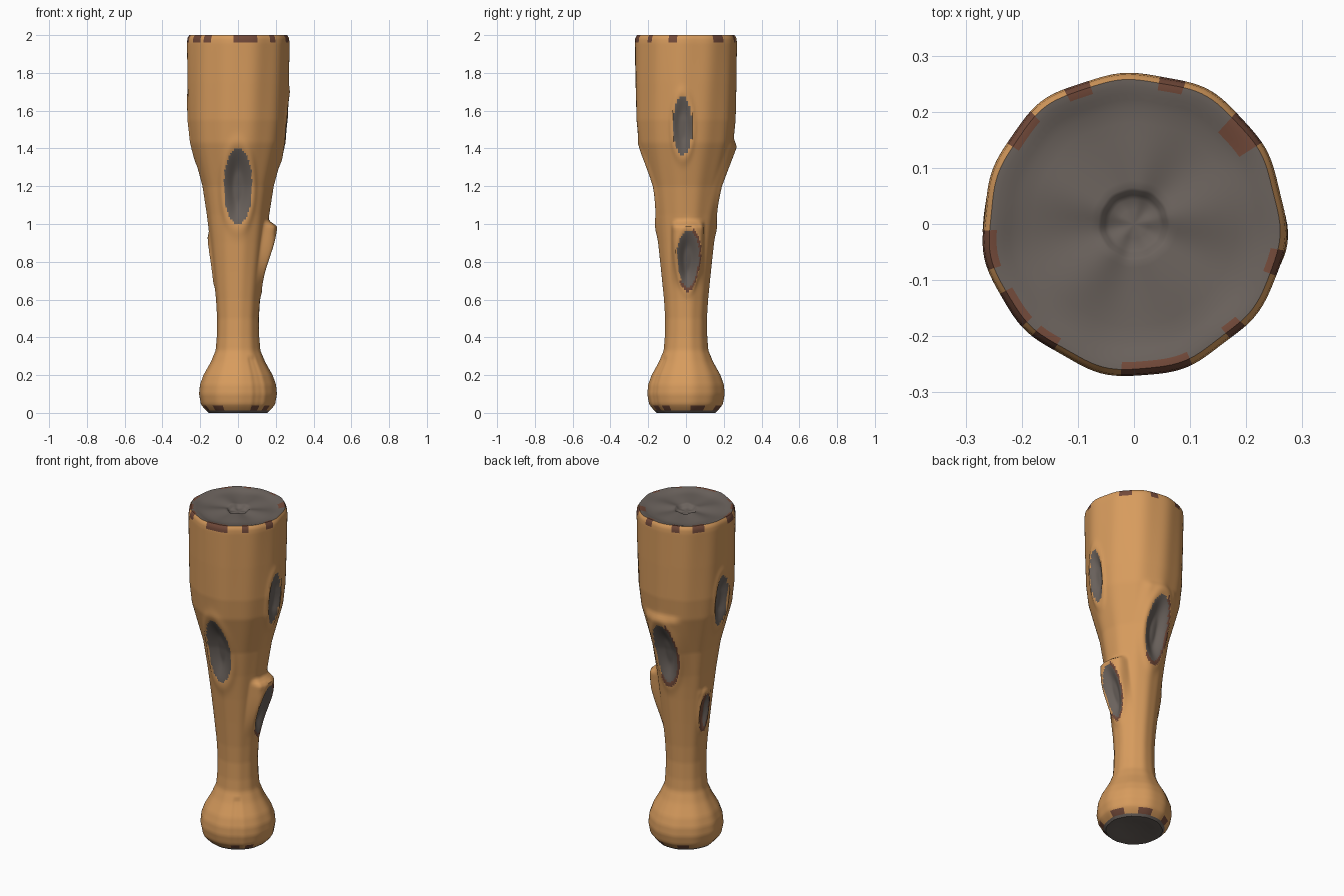
import bpy, bmesh, math

if "Cube" in bpy.data.objects:
    bpy.data.objects.remove(bpy.data.objects["Cube"])

SEG = 144
# shaft outline: (height, radius)
PROFILE = [(0.0, 0.155), (0.02, 0.175), (0.045, 0.195), (0.10, 0.205), (0.15, 0.20),
           (0.20, 0.182), (0.27, 0.143), (0.33, 0.118), (0.40, 0.112), (0.50, 0.11),
           (0.60, 0.116), (0.75, 0.131), (0.90, 0.147), (1.05, 0.165), (1.20, 0.188),
           (1.32, 0.22), (1.43, 0.249), (1.55, 0.262), (1.75, 0.267), (1.96, 0.27),
           (1.985, 0.267), (2.0, 0.258)]
# knots: angle, centre height, half width, half height, depth, lip height, lip colour?
KNOTS = [(-90, 1.20, 0.074, 0.20, 0.035, 0.0, False),
         (90, 1.19, 0.066, 0.19, 0.035, 0.018, True),
         (-4, 1.52, 0.05, 0.155, 0.025, 0.0, False),
         (175, 1.51, 0.05, 0.155, 0.025, 0.0, False),
         (4, 0.815, 0.047, 0.15, 0.03, 0.045, True),
         (169, 0.81, 0.03, 0.11, 0.015, 0.006, True)]
TOP_CHIPS = [40, 75, 113, 140, 190, 215, 232, 272, 285, 313, 345]
LOW_CHIPS = [20, 70, 120, 200, 235, 300, 325]


def material(name, color):
    m = bpy.data.materials.new(name)
    m.diffuse_color = (*color, 1)
    m.use_nodes = True
    m.node_tree.nodes["Principled BSDF"].inputs["Base Color"].default_value = m.diffuse_color
    return m


MATS = [material("orange wood", (0.68, 0.33, 0.11)),
        material("grey end grain", (0.145, 0.122, 0.108)),
        material("red brown bark", (0.17, 0.068, 0.042))]


def smoothstep(t):
    t = max(0.0, min(1.0, t))
    return t * t * (3 - 2 * t)


def base_radius(z):
    for (z0, r0), (z1, r1) in zip(PROFILE, PROFILE[1:]):
        if z <= z1:
            return r0 + (r1 - r0) * (z - z0) / (z1 - z0)
    return PROFILE[-1][1]


def side_offset(a, z, knot):
    """Sideways distance from the knot's centre line, None on the far side."""
    d = a - math.radians(knot[0])
    return base_radius(z) * math.sin(d) if math.cos(d) > 0 else None


def radius(a, z):
    r = base_radius(z)
    # shallow flutes and a lumpy foot
    r *= 1 + 0.008 * math.sin(5 * a + 1.5 * z) + 0.008 * math.sin(11 * a - 2 * z)
    if z < 0.3:
        r *= 1 - 0.04 * math.exp(-((math.cos(a + 1.0) - 1) / 0.012) ** 2)
    for k in KNOTS:
        s = side_offset(a, z, k)
        if s is None:
            continue
        _, zc, w, h, depth, lip, _ = k
        t = math.hypot(s / w, (z - zc) / h)
        u = (z - zc) / h
        # raised branch stub, highest at its upper end
        ramp = smoothstep((u + 1.15) / 1.9) * smoothstep((1.4 - u) / 0.3)
        r += lip * ramp * smoothstep((2.0 - abs(s) / w) / 0.9)
        r += 0.006 * math.exp(-((t - 1.15) / 0.2) ** 2)
        r -= depth * smoothstep((1.05 - t) / 0.7)
    return r


def near_chip(a, chips, width):
    return any(math.cos(a - math.radians(c)) > math.cos(width * (1 + 0.3 * math.sin(c)))
               for c in chips)


def side_material(a, z):
    if z > 1.962 and near_chip(a, TOP_CHIPS, 0.09):
        return 2
    if z < 0.012:
        return 1
    if z < 0.04 and near_chip(a, LOW_CHIPS, 0.16):
        return 2
    for k in KNOTS:
        s = side_offset(a, z, k)
        if s is None:
            continue
        t = math.hypot(s / k[2], (z - k[1]) / k[3])
        if t < 1:
            return 2 if k[2] < 0.04 and s < 0.008 else 1
        if k[6] and t < 1.15 and (s > 0.4 * k[2] or z < k[1] - 0.8 * k[3]):
            return 2
    return 0


def lathe(name, rows, point, rule, tip=None):
    """Skin rings point(angle, row); colour faces by rule; optionally close at a tip."""
    bm = bmesh.new()
    ang = [2 * math.pi * i / SEG for i in range(SEG)]
    rings = [[bm.verts.new(point(a, q)) for a in ang] for q in rows]
    for j in range(len(rows) - 1):
        for i in range(SEG):
            n = (i + 1) % SEG
            f = bm.faces.new((rings[j][i], rings[j][n], rings[j + 1][n], rings[j + 1][i]))
            f.material_index = rule(ang[i] + math.pi / SEG, (rows[j] + rows[j + 1]) / 2)
    if tip is not None:
        c = bm.verts.new((0, 0, tip))
        for i in range(SEG):
            f = bm.faces.new((rings[-1][i], rings[-1][(i + 1) % SEG], c))
            f.material_index = 1
    if name == "bottom_end":
        bmesh.ops.reverse_faces(bm, faces=bm.faces)
    me = bpy.data.meshes.new(name)
    bm.to_mesh(me)
    bm.free()
    for m in MATS:
        me.materials.append(m)
    ob = bpy.data.objects.new(name, me)
    bpy.context.collection.objects.link(ob)
    bpy.ops.object.select_all(action='DESELECT')
    ob.select_set(True)
    bpy.context.view_layer.objects.active = ob
    bpy.ops.object.shade_smooth_by_angle(angle=math.radians(40))


# Shaft with knots
def side_point(a, z):
    r = radius(a, z)
    return (r * math.cos(a), r * math.sin(a), z)


heights = [0, 0.006, 0.012, 0.02, 0.03, 0.04] + [0.05 + 0.0125 * i for i in range(153)] \
    + [1.962, 1.974, 1.985, 1.993, 2.0]
lathe("shaft", heights, side_point, side_material)


# Top end with shallow ripples and a central dimple
def top_point(a, q):
    r = radius(a, 2.0) * q
    z = 2.0 - 0.014 * smoothstep((1 - q) / 0.25)
    z += 0.005 * math.sin(5 * a + 0.6) * math.sin(math.pi * q)
    z -= 0.018 * smoothstep((0.25 - q) / 0.08)
    return (r * math.cos(a), r * math.sin(a), z)


def top_material(a, q):
    if q > 0.95 and near_chip(a, TOP_CHIPS, 0.09):
        return 2
    if q > 0.86 and near_chip(a, [40], 0.09):
        return 2
    return 1


lathe("top_end", [1, 0.98, 0.95, 0.9, 0.86, 0.8, 0.7, 0.6, 0.5, 0.4, 0.3, 0.25, 0.23, 0.2, 0.17, 0.1],
      top_point, top_material, 1.968)


# Bottom end, slightly hollow
def bottom_point(a, q):
    r = radius(a, 0.0) * q
    return (r * math.cos(a), r * math.sin(a), 0.012 * smoothstep((1 - q) / 0.8))


lathe("bottom_end", [1, 0.9, 0.75, 0.6, 0.4, 0.2], bottom_point, lambda a, q: 1, 0.012)
